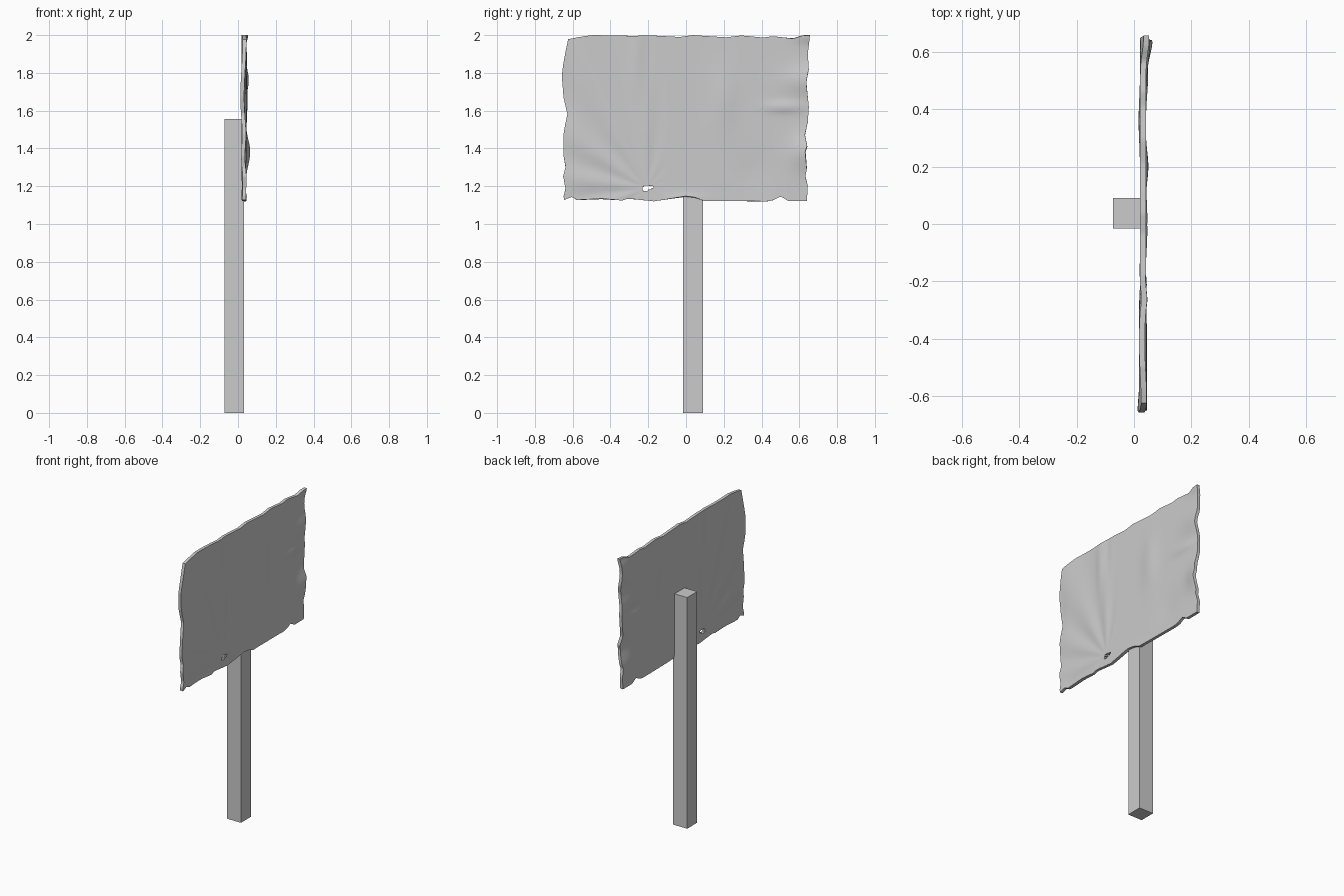
import bpy, bmesh
from math import exp, sin, atan2, hypot

if "Cube" in bpy.data.objects:
    bpy.data.objects.remove(bpy.data.objects["Cube"])

# Wooden post
bpy.ops.mesh.primitive_cube_add(size=1, location=(-0.02, 0.038, 0.7775))
post = bpy.context.object
post.name = "post"
post.scale = (0.105, 0.106, 1.555)
bpy.ops.object.transform_apply(location=False, rotation=False, scale=True)

# Ragged board outline: (height, y) for the sides, (y, height) for top and bottom
LEFT = [(1.12, -.645), (1.14, -.648), (1.18, -.638), (1.25, -.65), (1.30, -.638), (1.36, -.648),
        (1.48, -.648), (1.53, -.64), (1.59, -.628), (1.68, -.648), (1.80, -.657), (1.86, -.65),
        (1.93, -.638), (2.0, -.624)]
RIGHT = [(1.12, .64), (1.20, .645), (1.25, .632), (1.29, .64), (1.38, .632), (1.41, .642),
         (1.47, .63), (1.54, .645), (1.62, .65), (1.75, .637), (1.82, .65), (1.9, .645), (2.0, .656)]
BOTTOM = [(-.65, 1.128), (-.61, 1.143), (-.58, 1.127), (-.45, 1.133), (-.34, 1.125), (-.31, 1.135),
          (-.17, 1.12), (0, 1.146), (.05, 1.14), (.1, 1.122), (.44, 1.12), (.47, 1.126),
          (.51, 1.146), (.55, 1.122), (.65, 1.122)]
TOP = [(-.65, 1.978), (-.6, 1.988), (-.52, 2.0), (-.3, 1.996), (-.2, 1.998), (-.05, 1.99), (.02, 2.0),
       (.2, 1.988), (.28, 1.998), (.4, 1.987), (.45, 1.994), (.56, 1.982), (.61, 1.998), (.65, 2.0)]

# Dents: y, z, spread y, spread z, depth
DENTS = [(.65, 1.38, .09, .09, .024), (.65, 1.76, .12, .07, .016), (.65, 2.0, .08, .04, .012),
         (.20, 1.66, .07, .17, .009), (.36, 1.27, .10, .12, -.005), (-.65, 1.65, .05, .2, -.005),
         (.52, 1.62, .10, .03, .008), (-.27, 1.85, .03, .18, .004), (-.2, 1.93, .03, .2, -.004),
         (0, 1.13, .1, .03, .007), (-.64, 1.15, .06, .05, .005)]


def lerp_table(table, t):
    for (a, p), (b, q) in zip(table, table[1:]):
        if t <= b:
            return p + (q - p) * max(0, (t - a) / (b - a))
    return table[-1][1]


def depth(y, z):
    x = 0.031 + sum(d * exp(-((y - a) / s) ** 2 - ((z - b) / r) ** 2) for a, b, s, r, d in DENTS)
    # creases fanning out from the hole
    dy, dz = y + .21, z - 1.19
    r = hypot(dy, dz)
    if dy < .1:
        x += .0035 * sin(13 * atan2(dz, -dy)) * min(1, r / .3) * min(1, (.1 - dy) / .1)
    return x


# Crumpled sheet as a fine grid
NU, NV = 132, 88
bm = bmesh.new()
grid = []
for i in range(NU + 1):
    u = i / NU
    row = []
    for j in range(NV + 1):
        v = j / NV
        yl, yr = (lerp_table(t, 1.12 + .88 * v) for t in (LEFT, RIGHT))
        zb, zt = (lerp_table(t, -.65 + 1.3 * u) for t in (BOTTOM, TOP))
        y, z = yl + (yr - yl) * u, zb + (zt - zb) * v
        row.append(bm.verts.new((depth(y, z), y, z)))
    grid.append(row)
for i in range(NU):
    for j in range(NV):
        f = bm.faces.new((grid[i][j], grid[i + 1][j], grid[i + 1][j + 1], grid[i][j + 1]))
        c = f.calc_center_median()
        # small torn hole
        if any(((c.y - a) / s) ** 2 + ((c.z - b) / r) ** 2 < 1
               for a, b, s, r in ((-.215, 1.186, .021, .015), (-.192, 1.195, .02, .009))):
            bm.faces.remove(f)
bmesh.ops.delete(bm, geom=[v for v in bm.verts if not v.link_faces], context='VERTS')
mesh = bpy.data.meshes.new("sign_board")
bm.to_mesh(mesh)
bm.free()
board = bpy.data.objects.new("sign_board", mesh)
bpy.context.collection.objects.link(board)
bpy.ops.object.select_all(action='DESELECT')
board.select_set(True)
bpy.context.view_layer.objects.active = board
bpy.ops.object.shade_smooth_by_angle(angle=0.7)
solid = board.modifiers.new("thickness", 'SOLIDIFY')
solid.thickness = 0.02
solid.offset = 0
bpy.ops.object.modifier_apply(modifier="thickness")
bpy.ops.object.shade_smooth_by_angle(angle=0.7)
